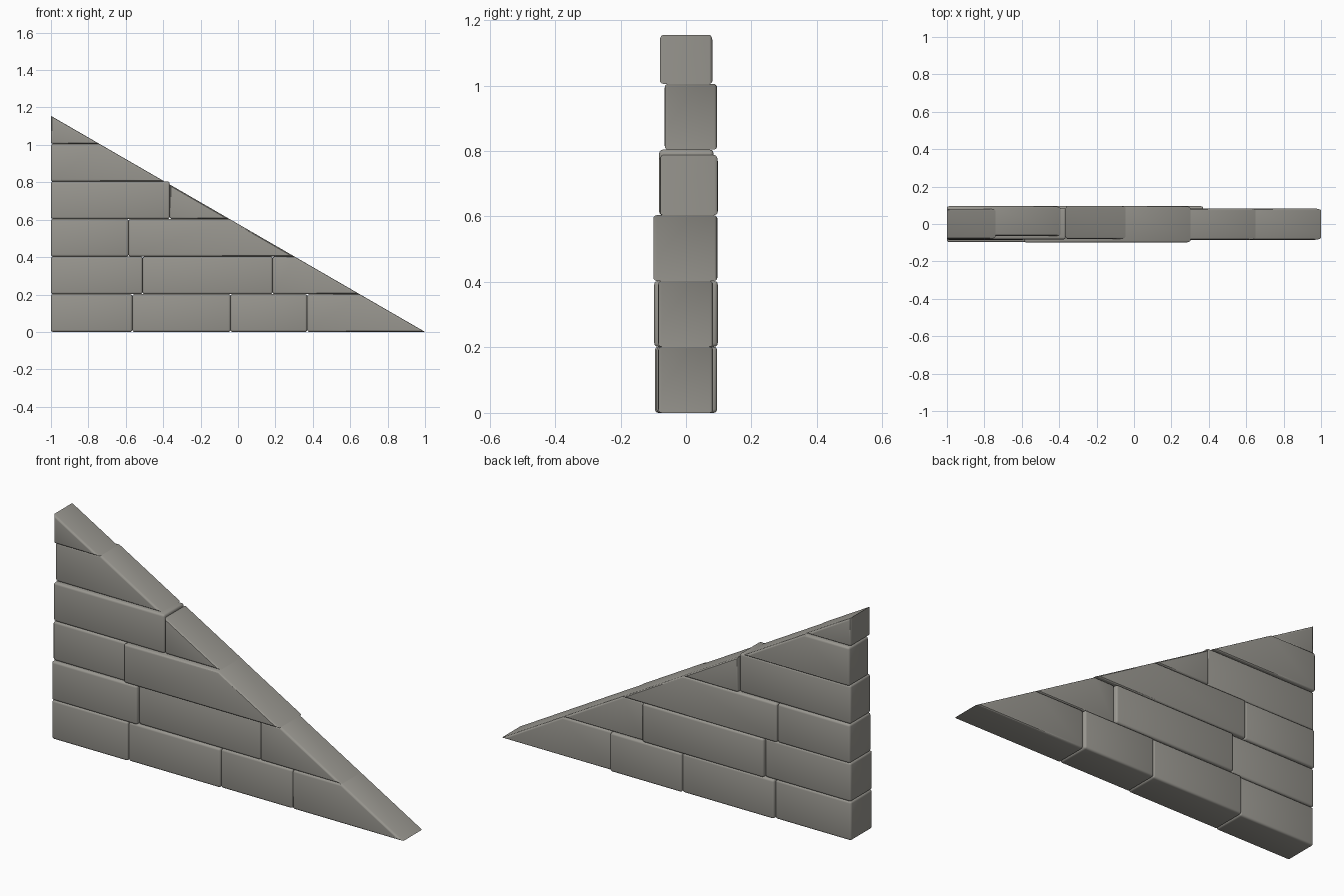
import bpy
import bmesh

if "Cube" in bpy.data.objects:
    bpy.data.objects.remove(bpy.data.objects["Cube"], do_unlink=True)

# Single stone colour
stone = bpy.data.materials.new("warm grey stone")
stone.use_nodes = True
colour = (0.32, 0.31, 0.28, 1.0)
stone.diffuse_color = colour
stone.node_tree.nodes["Principled BSDF"].inputs["Base Color"].default_value = colour

PEAK = 1.155       # height of the slope at the left end
BEVEL = 0.011


def slope_x(z):
    return 1 - 2 * z / PEAK


def slope_z(x):
    return PEAK * (1 - x) / 2


def brick(name, x0, x1, z0, z1, y0, y1):
    """One rounded block; x1 = None means its right end is cut by the slope."""
    cut = x1 is None
    if not cut:
        profile = [(x0, z0), (x1, z0), (x1, z1), (x0, z1)]
    elif slope_z(x0) <= z1:
        profile = [(x0, z0), (slope_x(z0), z0), (x0, slope_z(x0))]
    else:
        profile = [(x0, z0), (slope_x(z0), z0), (slope_x(z1), z1), (x0, z1)]

    bm = bmesh.new()
    front = bm.faces.new([bm.verts.new((x, y0, z)) for x, z in profile])
    out = bmesh.ops.extrude_face_region(bm, geom=[front])
    for v in out["geom"]:
        if isinstance(v, bmesh.types.BMVert):
            v.co.y = y1
    bmesh.ops.recalc_face_normals(bm, faces=bm.faces)

    # Round every edge except the crisp ones across the slope cut
    def crisp(e):
        a, b = (v.co for v in e.verts)
        return cut and abs(a.y - b.y) > 0.01 and abs(a.z - slope_z(a.x)) < 0.001

    edges = [e for e in bm.edges if not crisp(e)]
    bmesh.ops.bevel(bm, geom=edges, offset=BEVEL, segments=3, profile=0.5,
                    affect="EDGES", clamp_overlap=True)
    bmesh.ops.recalc_face_normals(bm, faces=bm.faces)

    mesh = bpy.data.meshes.new(name)
    bm.to_mesh(mesh)
    bm.free()
    mesh.materials.append(stone)
    obj = bpy.data.objects.new(name, mesh)
    bpy.context.collection.objects.link(obj)
    bpy.ops.object.select_all(action="DESELECT")
    obj.select_set(True)
    bpy.context.view_layer.objects.active = obj
    bpy.ops.object.shade_smooth_by_angle()


# Courses from the ground up: joint positions, then front and back of each brick
levels = [0, 0.202, 0.403, 0.604, 0.804, 1.005, PEAK]
courses = [
    ([-0.565, -0.04, 0.37], [(-0.095, 0.08), (-0.09, 0.09), (-0.085, 0.095), (-0.085, 0.083)]),
    ([-0.51, 0.185], [(-0.097, 0.083), (-0.083, 0.097), (-0.085, 0.083)]),
    ([-0.585], [(-0.085, 0.09), (-0.1, 0.096)]),
    ([-0.365], [(-0.082, 0.084), (-0.08, 0.097)]),
    ([], [(-0.065, 0.095)]),
    ([], [(-0.08, 0.081)]),
]

for row, (joints, depths) in enumerate(courses):
    starts = [-1] + joints
    ends = joints + [None]
    for i, (x0, x1, (y0, y1)) in enumerate(zip(starts, ends, depths)):
        brick(f"course_{row + 1}_brick_{i + 1}", x0, x1,
              levels[row], levels[row + 1], y0, y1)
